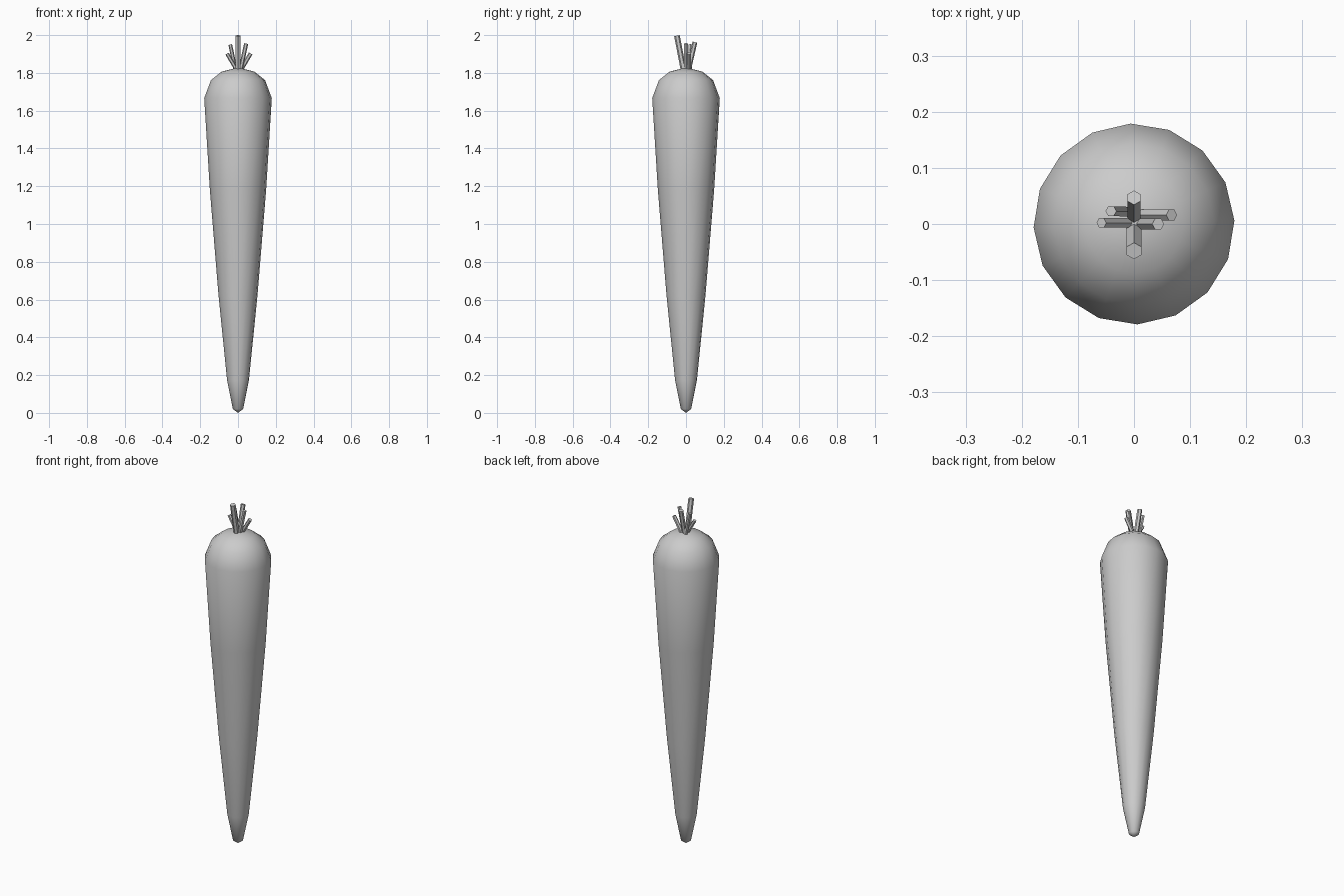
import bpy, bmesh, math
from mathutils import Vector

if "Cube" in bpy.data.objects:
    bpy.data.objects.remove(bpy.data.objects["Cube"])

SIDES = 16


def add_object(name, bm):
    bmesh.ops.recalc_face_normals(bm, faces=bm.faces)
    mesh = bpy.data.meshes.new(name)
    bm.to_mesh(mesh)
    bm.free()
    obj = bpy.data.objects.new(name, mesh)
    bpy.context.collection.objects.link(obj)
    return obj


# Root: lathed profile of (radius, height), closed by a pole at each end
profile = [(0.027, 0.02), (0.058, 0.175), (0.103, 0.62), (0.149, 1.18),
           (0.179, 1.667), (0.143, 1.762), (0.088, 1.806)]
bm = bmesh.new()
rings = []
for r, z in profile:
    angles = [math.radians(2) + math.tau * i / SIDES for i in range(SIDES)]
    rings.append([bm.verts.new((r * math.cos(a), r * math.sin(a), z)) for a in angles])
bottom = bm.verts.new((0, 0, 0))
top = bm.verts.new((0, 0, 1.829))
for i in range(SIDES):
    j = (i + 1) % SIDES
    for lo, hi in zip(rings, rings[1:]):
        bm.faces.new((lo[i], lo[j], hi[j], hi[i]))
    bm.faces.new((bottom, rings[0][j], rings[0][i]))
    bm.faces.new((top, rings[-1][i], rings[-1][j]))
root = add_object("carrot_root", bm)
for p in root.data.polygons:
    p.use_smooth = True


# Stems: hexagonal stubs leaning outward from the crown
def stem(name, base, tip, radius):
    base, tip = Vector(base), Vector(tip)
    axis = tip - base
    bm = bmesh.new()
    bmesh.ops.create_cone(bm, cap_ends=True, segments=6, radius1=radius,
                          radius2=radius, depth=axis.length)
    obj = add_object(name, bm)
    obj.location = (base + tip) / 2
    obj.rotation_euler = axis.to_track_quat('Z', 'Y').to_euler()


stems = [
    ("stem_front", (0, -0.012, 1.81), (0, -0.048, 1.997), 0.015),
    ("stem_back", (0, 0.012, 1.81), (0, 0.047, 1.963), 0.013),
    ("stem_left_low", (-0.007, 0.002, 1.815), (-0.058, 0.002, 1.902), 0.010),
    ("stem_left_high", (-0.012, 0.022, 1.81), (-0.041, 0.023, 1.95), 0.010),
    ("stem_right_low", (0.012, 0.016, 1.81), (0.067, 0.016, 1.903), 0.011),
    ("stem_right_high", (0.012, 0.0, 1.81), (0.043, 0.0, 1.955), 0.011),
]
for args in stems:
    stem(*args)
